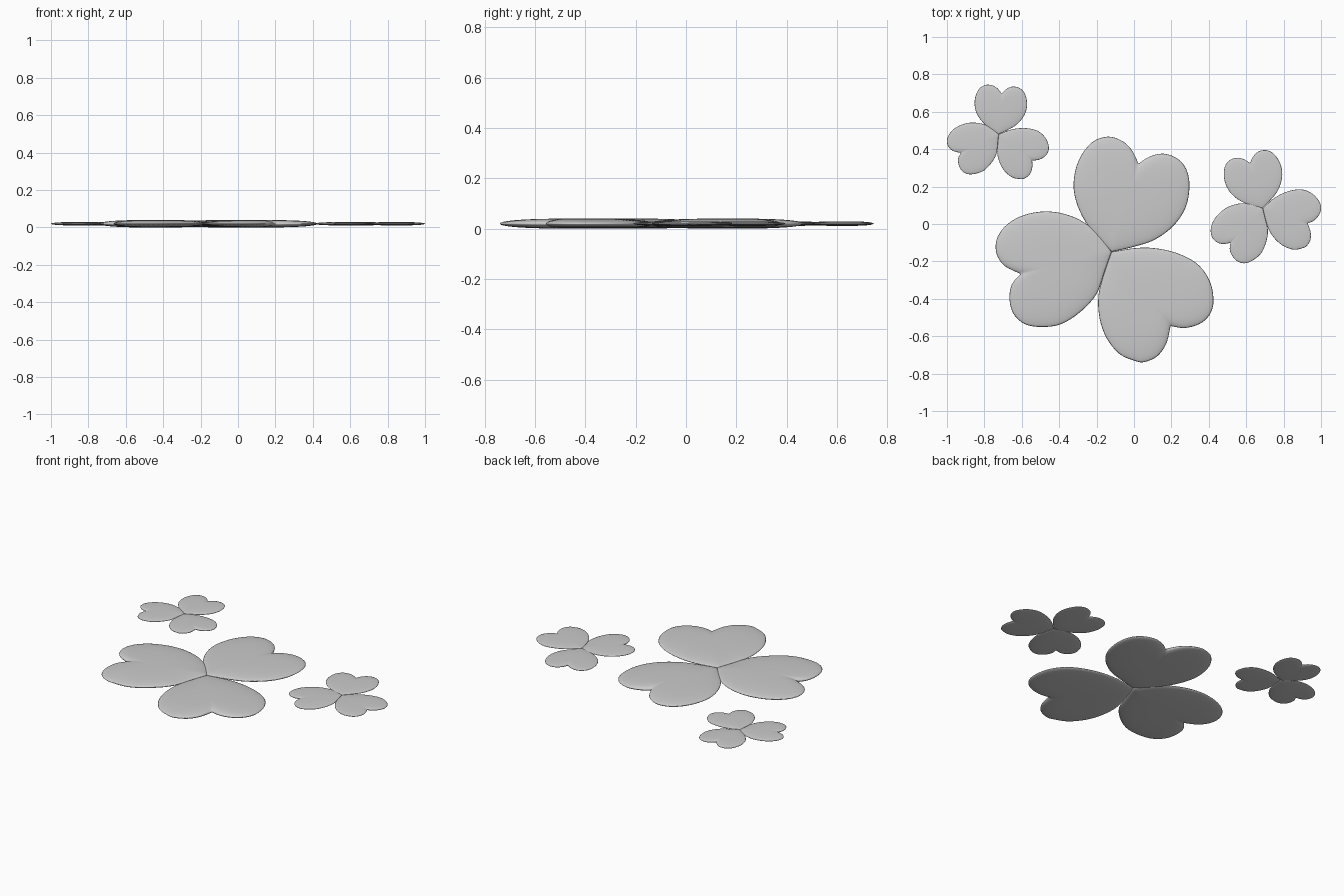
import bpy, bmesh
from math import radians
from mathutils import Vector, Matrix

if "Cube" in bpy.data.objects:
    bpy.data.objects.remove(bpy.data.objects["Cube"])

# Leaf outlines measured from the stem point: (tip -> notch side, notch -> tip side)
LEAVES = [
    ([(0, 0), (-22, 24), (-34, 46), (-38, 68), (-33, 91), (-20, 109), (-4, 115),
      (10, 111), (20, 102), (27, 88)],
     [(27, 88), (38, 95), (52, 98), (66, 93), (75, 82), (78, 65), (74, 44),
      (62, 26), (43, 12), (22, 5), (0, 0)]),
    ([(0, 0), (-7, -20), (-15, -42), (-30, -59), (-50, -72), (-70, -75), (-87, -72),
      (-98, -62), (-102, -48), (-100, -33), (-91, -22)],
     [(-91, -22), (-107, -14), (-115, -2), (-115, 12), (-107, 25), (-92, 35),
      (-72, 40), (-52, 39), (-32, 32), (-14, 19), (0, 0)]),
    ([(0, 0), (26, 4), (48, 3), (70, -3), (88, -14), (99, -31), (102, -50),
      (98, -63), (88, -72), (73, -76), (59, -74)],
     [(59, -74), (55, -91), (46, -104), (33, -110), (24, -109), (8, -102),
      (-5, -86), (-12, -66), (-13, -43), (-7, -20), (0, 0)]),
]
RINGS = [1.0, 0.99, 0.97, 0.94, 0.9, 0.84, 0.75, 0.6, 0.4, 0.2]
MID_Z = 0.02


def smooth_path(points, steps=4):
    """Catmull-Rom curve through the points, last point left out."""
    p = [Vector(q) for q in points]
    p = [p[0]] + p + [p[-1]]
    out = []
    for a, b, c, d in zip(p, p[1:], p[2:], p[3:]):
        for i in range(steps):
            t = i / steps
            out.append(0.5 * (2 * b + (c - a) * t + (2 * a - 5 * b + 4 * c - d) * t ** 2
                              + (3 * b - a - 3 * c + d) * t ** 3))
    return out


def build_leaf(name, outline, centre, half):
    """Pillow-shaped leaf: rings shrinking to the centre, domed on both sides."""
    bm = bmesh.new()

    def ring(s, sign):
        z = MID_Z + sign * half * (1 - s ** 3) ** 0.5
        return [bm.verts.new((*(centre + (p - centre) * s), z)) for p in outline]

    n = len(outline)
    rim = ring(1.0, 1)
    for sign in (1, -1):
        prev = rim
        for s in RINGS[1:]:
            cur = ring(s, sign)
            for i in range(n):
                j = (i + 1) % n
                bm.faces.new((prev[i], prev[j], cur[j], cur[i]))
            prev = cur
        pole = bm.verts.new((*centre, MID_Z + sign * half))
        for i in range(n):
            bm.faces.new((prev[i], prev[(i + 1) % n], pole))
    bmesh.ops.recalc_face_normals(bm, faces=bm.faces)
    for f in bm.faces:
        f.smooth = True
    mesh = bpy.data.meshes.new(name)
    bm.to_mesh(mesh)
    bm.free()
    bpy.context.collection.objects.link(bpy.data.objects.new(name, mesh))


def build_clover(name, turn, xs, ys, half):
    """Three leaves turned together and fitted to the given x and y range."""
    rot = Matrix.Rotation(radians(turn), 2)
    outlines = [[rot @ p for p in smooth_path(a) + smooth_path(b)] for a, b in LEAVES]
    centres = [rot @ (Vector(a[-1]) * 0.68) for a, b in LEAVES]
    pts = [p for o in outlines for p in o]
    lo = [min(p[k] for p in pts) for k in (0, 1)]
    hi = [max(p[k] for p in pts) for k in (0, 1)]

    def fit(p):
        return Vector([r[0] + (p[k] - lo[k]) / (hi[k] - lo[k]) * (r[1] - r[0])
                       for k, r in enumerate((xs, ys))])

    for i, (o, c) in enumerate(zip(outlines, centres)):
        build_leaf(f"{name}_leaf_{i + 1}", [fit(p) for p in o], fit(c), half)


# One large clover and two small ones
build_clover("large_clover", 0, (-0.74, 0.425), (-0.74, 0.467), 0.02)
build_clover("small_clover_left", 13, (-1.0, -0.455), (0.24, 0.745), 0.009)
build_clover("small_clover_right", 33, (0.41, 1.0), (-0.21, 0.395), 0.009)
